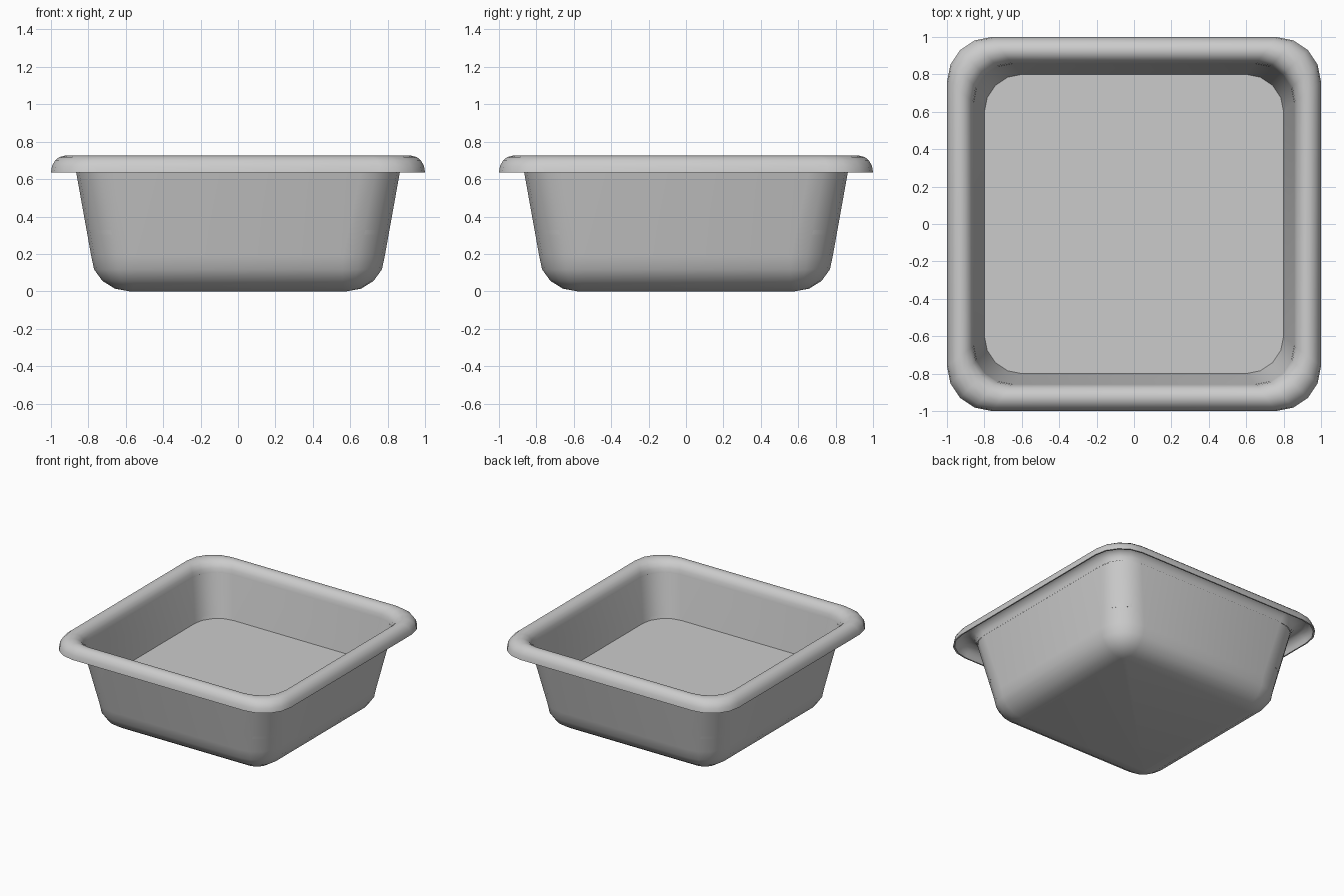
import bpy, bmesh, math

cube = bpy.data.objects.get("Cube")
if cube:
    bpy.data.objects.remove(cube, do_unlink=True)

# Single plain grey finish
grey = bpy.data.materials.new("matte grey")
grey.use_nodes = True
colour = (0.6, 0.6, 0.6, 1)
grey.diffuse_color = colour
grey.node_tree.nodes["Principled BSDF"].inputs["Base Color"].default_value = colour

STEPS = 4  # segments per rounded corner


def rounded_square(bm, half, radius, z):
    """Ring of vertices around a square with rounded corners."""
    ring = []
    for quarter in range(4):
        mid = math.pi / 2 * quarter + math.pi / 4
        cx = math.copysign(half - radius, math.cos(mid))
        cy = math.copysign(half - radius, math.sin(mid))
        for i in range(STEPS + 1):
            a = math.pi / 2 * (quarter + i / STEPS)
            ring.append(bm.verts.new((cx + radius * math.cos(a),
                                      cy + radius * math.sin(a), z)))
    return ring


def loft(name, sections, cap=False, inward=False):
    """Skin rounded squares, optionally closing the first one."""
    bm = bmesh.new()
    rings = [rounded_square(bm, *s) for s in sections]
    if cap:
        bm.faces.new(rings[0][::-1])
    for low, high in zip(rings, rings[1:]):
        n = len(low)
        for i in range(n):
            j = (i + 1) % n
            bm.faces.new((low[i], low[j], high[j], high[i]))
    if inward:
        bmesh.ops.reverse_faces(bm, faces=bm.faces)
    mesh = bpy.data.meshes.new(name)
    bm.to_mesh(mesh)
    bm.free()
    mesh.materials.append(grey)
    obj = bpy.data.objects.new(name, mesh)
    bpy.context.collection.objects.link(obj)
    bpy.ops.object.select_all(action="DESELECT")
    obj.select_set(True)
    bpy.context.view_layer.objects.active = obj
    bpy.ops.object.shade_smooth_by_angle(angle=math.radians(50))


def arch(inner, outer, height, backwards=False):
    """Half-round sections from the inner edge over to the outer edge."""
    sections = []
    for i in range(9):
        a = math.pi * (1 - i / 8)
        half = (inner + outer) / 2 + (outer - inner) / 2 * math.cos(a)
        radius = 0.24 - (1 - half) * 0.25
        sections.append((half, radius, 0.635 + height * math.sin(a)))
    return sections[::-1] if backwards else sections


# Outer shell: rounded foot, then sloping walls
foot_centre, foot_radius, foot_height = 0.56, 0.225, 0.19
shell = [(foot_centre, 0.02, 0)]
for i in range(5):
    a = math.pi / 2 * i / 4
    r = 0.02 + (foot_radius - 0.02) * math.sin(a)
    shell.append((foot_centre + r, r, foot_height * (1 - math.cos(a))))
shell.append((0.865, 0.21, 0.635))
loft("outer_shell", shell[1:], cap=True)

# Inner tub: raised flat floor and thin inner walls
loft("inner_tub", [(0.8, 0.2, 0.305), (0.857, 0.205, 0.635)],
     cap=True, inward=True)

# Rim: thin hollow half-round lip, top surface then underside
loft("rim", arch(0.857, 1.0, 0.09) + arch(0.866, 0.99, 0.08, backwards=True))
